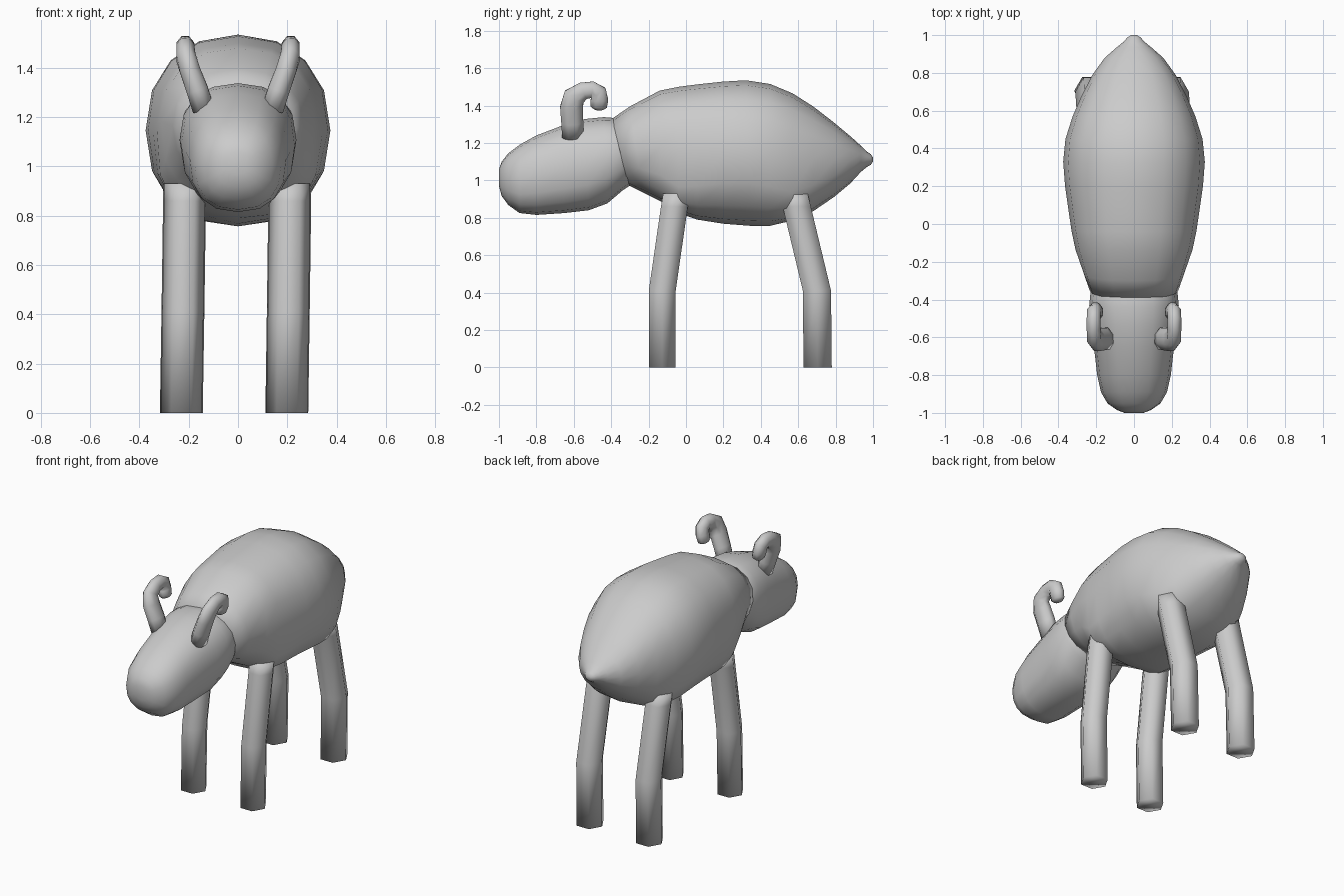
import bpy, bmesh, math
from mathutils import Vector

if "Cube" in bpy.data.objects:
    bpy.data.objects.remove(bpy.data.objects["Cube"])


def skin(name, rings):
    """Join equal-sized rings of points into a closed, smooth mesh."""
    bm = bmesh.new()
    loops = [[bm.verts.new(p) for p in r] for r in rings]
    n = len(loops[0])
    for a, b in zip(loops, loops[1:]):
        for i in range(n):
            j = (i + 1) % n
            bm.faces.new((a[i], a[j], b[j], b[i]))
    bm.faces.new(loops[0][::-1])
    bm.faces.new(loops[-1])
    bmesh.ops.recalc_face_normals(bm, faces=bm.faces)
    for f in bm.faces:
        f.smooth = True
    me = bpy.data.meshes.new(name)
    bm.to_mesh(me)
    bm.free()
    ob = bpy.data.objects.new(name, me)
    bpy.context.collection.objects.link(ob)
    return ob


def hull_ring(y_top, z_top, y_bot, z_bot, half_w, power, sides=16):
    """Tilted ring; power sets how boxy its lower half is."""
    pts = []
    for i in range(sides):
        t = 2 * math.pi * i / sides
        c, s = math.cos(t), math.sin(t)
        e = 2 / (power if s < 0 else min(power, 2.3))
        x = half_w * math.copysign(abs(c) ** e, c)
        v = math.copysign(abs(s) ** e, s)
        k = (v + 1) / 2
        pts.append((x, y_bot + (y_top - y_bot) * k, z_bot + (z_top - z_bot) * k))
    return pts


# body: y top, z top, y bottom, z bottom, half width, lower boxiness
body = [
    (-.395, 1.33, -.31, .975, .235, 2.2), (-.30, 1.395, -.23, .935, .265, 2.3),
    (-.14, 1.48, -.13, .885, .31, 3.0), (-.04, 1.50, -.04, .825, .33, 3.6),
    (.06, 1.513, .06, .79, .345, 2.8), (.20, 1.528, .20, .768, .365, 2.3),
    (.32, 1.535, .34, .757, .375, 2.2), (.45, 1.515, .45, .757, .363, 2.4),
    (.57, 1.465, .57, .785, .325, 3.2), (.68, 1.395, .68, .835, .277, 2.8),
    (.79, 1.31, .79, .91, .22, 2.3), (.88, 1.235, .88, .985, .155, 2.1),
    (.935, 1.185, .935, 1.045, .092, 2), (.965, 1.155, .965, 1.07, .055, 2),
    (.988, 1.14, .988, 1.083, .035, 2), (1.0, 1.122, 1.0, 1.10, .015, 2),
]
skin("body", [hull_ring(*s) for s in body])

# head
head = [
    (-1.0, 1.06, -1.0, .97, .05, 2.2), (-.985, 1.10, -.985, .915, .09, 2.3),
    (-.95, 1.145, -.95, .868, .14, 2.4), (-.89, 1.19, -.89, .825, .175, 2.4),
    (-.80, 1.24, -.80, .815, .195, 2.4), (-.65, 1.297, -.65, .825, .212, 2.4),
    (-.54, 1.328, -.52, .84, .23, 2.4), (-.44, 1.338, -.42, .877, .237, 2.3),
    (-.38, 1.333, -.34, .945, .23, 2.3), (-.30, 1.31, -.26, 1.0, .20, 2.2),
]
skin("head", [hull_ring(*s) for s in head])


# legs: hexagonal with a bend at the knee
def leg(name, x_top, x_foot, y_path, r):
    rings = []
    for y, z, k in zip(y_path, (0, .41, .86, .93), (0, .5, 1, 1)):
        x = x_foot + (x_top - x_foot) * k
        rings.append([(x + r * math.cos(i * math.pi / 3),
                       y + r * math.sin(i * math.pi / 3), z) for i in range(6)])
    skin(name, rings)


for side, x_top, x_foot in (("left", .21, .198), ("right", -.217, -.23)):
    leg("front_leg_" + side, x_top, x_foot, (-.127, -.127, -.062, -.05), .083)
    leg("back_leg_" + side, x_top, x_foot, (.704, .70, .592, .575), .087)

# horns: x, y, z, radius across, radius in the hook plane
path = [(.14, -.605, 1.23, .045, .058), (.165, -.608, 1.31, .045, .06),
        (.195, -.612, 1.39, .042, .062), (.212, -.598, 1.445, .039, .06),
        (.214, -.55, 1.478, .037, .048), (.214, -.50, 1.485, .037, .045),
        (.212, -.468, 1.468, .037, .046), (.205, -.463, 1.43, .037, .048),
        (.195, -.466, 1.395, .034, .044), (.19, -.467, 1.38, .02, .025)]


def horn(name, side):
    pts = [Vector(p[:3]) for p in path]
    rings = []
    for i, p in enumerate(pts):
        d = (pts[min(i + 1, len(pts) - 1)] - pts[max(i - 1, 0)]).normalized()
        across = (Vector((1, 0, 0)) - d * d.x).normalized()
        up = d.cross(across)
        ring = []
        for k in range(8):
            t = math.pi * (k + .5) / 4
            q = p + across * path[i][3] * math.cos(t) * 1.06 + up * path[i][4] * math.sin(t) * 1.06
            ring.append((q.x * side, q.y, q.z))
        rings.append(ring)
    skin(name, rings)


horn("horn_left", 1)
horn("horn_right", -1)
